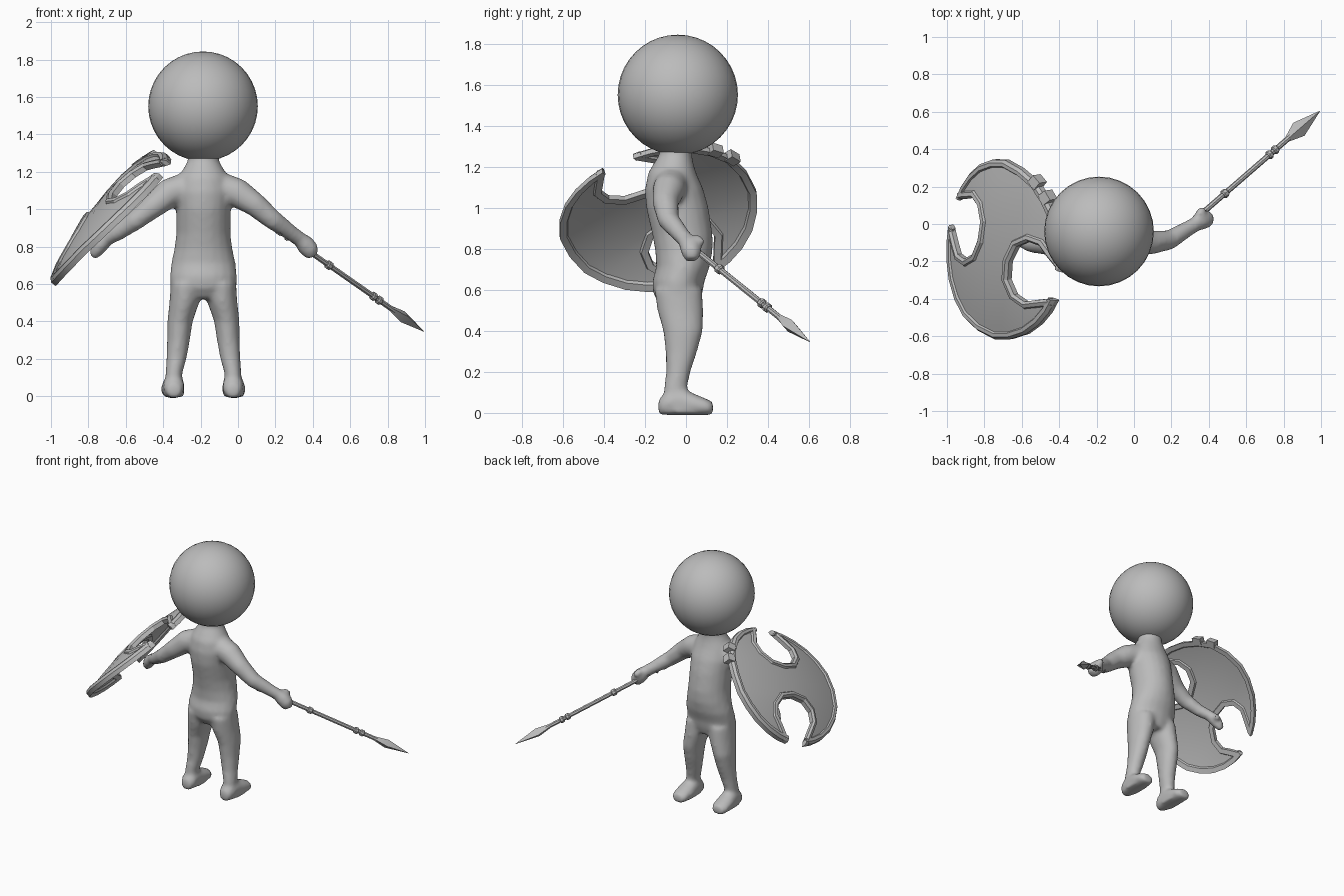
import bpy, bmesh, math
from mathutils import Vector, Matrix

if "Cube" in bpy.data.objects:
    bpy.data.objects.remove(bpy.data.objects["Cube"])

grey = bpy.data.materials.new("plain_grey")
grey.diffuse_color = (0.5, 0.5, 0.5, 1)
grey.use_nodes = True
grey.node_tree.nodes["Principled BSDF"].inputs["Base Color"].default_value = grey.diffuse_color
CX = -0.185  # middle of the figure


def finish(name, bm, angle=None):
    bmesh.ops.recalc_face_normals(bm, faces=bm.faces)
    me = bpy.data.meshes.new(name)
    bm.to_mesh(me)
    bm.free()
    me.materials.append(grey)
    ob = bpy.data.objects.new(name, me)
    bpy.context.collection.objects.link(ob)
    if angle:
        bpy.ops.object.select_all(action='DESELECT')
        ob.select_set(True)
        bpy.context.view_layer.objects.active = ob
        bpy.ops.object.shade_smooth_by_angle(angle=math.radians(angle))
    return ob


def loft(bm, rings):
    """Skin a list of point rings and cap both ends."""
    vs = [[bm.verts.new(p) for p in r] for r in rings]
    n = len(vs[0])
    for a, b in zip(vs, vs[1:]):
        for i in range(n):
            bm.faces.new((a[i], a[(i + 1) % n], b[(i + 1) % n], b[i]))
    bm.faces.new(vs[0][::-1])
    bm.faces.new(vs[-1])


def ellipse(c, ax, ay, n=20):
    return [Vector(c) + ax * math.cos(2 * math.pi * i / n) + ay * math.sin(2 * math.pi * i / n)
            for i in range(n)]


def stack(bm, rows):
    """Horizontal rings: x centre, half width, y min, y max, z."""
    loft(bm, [ellipse((x, (a + b) / 2, z), Vector((w, 0, 0)), Vector((0, (b - a) / 2, 0)))
              for x, w, a, b, z in rows])


def limb(bm, pts):
    """Round tube through (x, y, z, radius)."""
    ps = [Vector(p[:3]) for p in pts]
    rings = []
    for i, p in enumerate(ps):
        t = ps[min(i + 1, len(ps) - 1)] - ps[max(i - 1, 0)]
        q = t.to_track_quat('Z', 'Y')
        r = pts[i][3]
        rings.append(ellipse(p, q @ Vector((r, 0, 0)), q @ Vector((0, r, 0)), 16))
    loft(bm, rings)


# Body: torso, legs, feet and arms fused into one smooth skin
bm = bmesh.new()
stack(bm, [(CX, w, a, b, z) for w, a, b, z in [
    (.12, -.12, .06, .52), (.178, -.16, .08, .58), (.18, -.165, .09, .64), (.172, -.145, .115, .71),
    (.155, -.15, .13, .79), (.145, -.165, .13, .87), (.147, -.195, .11, 1.0), (.152, -.2, .085, 1.09),
    (.135, -.185, .05, 1.17), (.105, -.155, .035, 1.22), (.083, -.13, .03, 1.26), (.085, -.13, .04, 1.33)]])
for s in (-1, 1):
    stack(bm, [(CX + s * o, w, a, b, z) for o, w, a, b, z in [
        (.158, .048, -.11, .01, .05), (.158, .045, -.108, .005, .12), (.144, .054, -.097, .022, .2),
        (.133, .061, -.1, .055, .3), (.125, .068, -.112, .083, .4), (.102, .08, -.14, .085, .5),
        (.09, .085, -.155, .08, .6)]])
    loft(bm, [ellipse((CX + s * o, y, h / 2 - .004), Vector((w, 0, 0)), Vector((0, 0, h / 2 + .008)))
              for o, w, h, y in [(.158, .035, .06, -.135), (.158, .055, .1, -.1), (.16, .058, .12, -.03),
                                 (.163, .064, .09, .04), (.165, .062, .065, .1), (.165, .04, .05, .132)]])
    # flat sole
    stack(bm, [(CX + s * .161, .058, -.13, .126, z) for z in (-.002, .035)])
limb(bm, [(-.1, -.07, 1.115, .085), (0, -.085, 1.085, .079), (.09, -.1, 1.025, .064), (.19, -.085, .94, .053),
          (.28, -.03, .875, .043), (.33, 0, .84, .04), (.36, .02, .81, .052), (.385, .027, .78, .05),
          (.4, .03, .745, .032)])
limb(bm, [(.345, .02, .84, .025), (.355, .06, .845, .026), (.37, .085, .825, .018)])
limb(bm, [(-.27, -.07, 1.115, .085), (-.37, -.085, 1.085, .079), (-.46, -.105, 1.01, .064),
          (-.55, -.1, .938, .053), (-.64, -.06, .875, .043), (-.7, -.02, .84, .038), (-.738, 0, .805, .043),
          (-.76, .01, .77, .035), (-.777, .015, .742, .022)])
limb(bm, [(-.725, .01, .82, .024), (-.715, .04, .808, .023), (-.7, .06, .79, .017)])
body = finish("body", bm)
m = body.modifiers.new("fuse", 'REMESH')
m.mode, m.voxel_size, m.use_smooth_shade = 'VOXEL', .014, True
m = body.modifiers.new("soften", 'SMOOTH')
m.factor, m.iterations = .5, 7

# Head
bm = bmesh.new()
bmesh.ops.create_uvsphere(bm, u_segments=32, v_segments=20, radius=.293,
                          matrix=Matrix.Translation((-.187, -.04, 1.55)))
finish("head", bm, 60)

# Spear, pointing forward and down
butt, tip = Vector((.2, -.085, .9)), Vector((.995, .605, .345))
q = (tip - butt).to_track_quat('Z', 'Y')
length = (tip - butt).length


def turned(name, rows, n):
    b = bmesh.new()
    loft(b, [ellipse(butt + q @ Vector((0, 0, t)), q @ Vector((rx, 0, 0)), q @ Vector((0, ry, 0)), n)
             for t, rx, ry in rows])
    return finish(name, b, 30)


turned("spear_shaft", [(0, .012, .012), (.02, .015, .015), (.96, .015, .015)], 8)
for i, (t, w) in enumerate([(.02, .035), (.09, .02), (.41, .035), (.77, .03), (.815, .03)]):
    turned("spear_ring_%d" % i, [(t, .018, .018), (t + .007, .024, .024), (t + w - .007, .024, .024),
                                 (t + w, .018, .018)], 8)
turned("spear_head", [(.93, .016, .016), (1.02, .046, .032), (length, .001, .001)], 4)

# Shield frame: u across the lobes, v between the notches, n outward
C = Vector((-.714, -.137, .973))
V = Vector((.635, -.453, .624)).normalized()
N = Vector((-.74, -.115, .669))
N = (N - V * N.dot(V)).normalized()
U = V.cross(N)


def on_shield(a, b, h):
    dome = .05 - .1 * (b / .45) ** 2 - .05 * (a / .49) ** 2
    return C + U * a + V * b + N * (dome + h)


OUTER = [(.49, 0), (.475, .13), (.425, .23), (.35, .32), (.26, .385), (.17, .425), (.085, .445)]
INNER = [(0, 0), (0, .13), (.1, .15), (.16, .21), (.17, .28), (.135, .335), (.085, .42)]

# Shield plate: strips between outer edge and notch edge, one quarter mirrored
bm = bmesh.new()
STEPS = 6
for sa in (-1, 1):
    for sb in (-1, 1):
        for h in (-.008, .008):
            g = [[bm.verts.new(on_shield(sa * (p[0] + (r[0] - p[0]) * k / STEPS),
                                         sb * (p[1] + (r[1] - p[1]) * k / STEPS), h))
                  for k in range(STEPS + 1)] for p, r in zip(OUTER, INNER)]
            for g0, g1 in zip(g, g[1:]):
                for k in range(STEPS):
                    f = bm.faces.new((g0[k], g0[k + 1], g1[k + 1], g1[k]))
                    f.normal_update()
                    if f.normal.dot(N) * h < 0:
                        f.normal_flip()
bmesh.ops.remove_doubles(bm, verts=bm.verts, dist=.0005)
me_faces = bm.faces[:]
finish("shield_plate", bm, 30)

# Shield rim: bevelled band following the whole outline
quarter = OUTER + INNER[:0:-1]
top = quarter[:-1] + [(0, .13)] + [(-a, b) for a, b in quarter[-2::-1]]
loop = top + [(a, -b) for a, b in top[-2:0:-1]]
bm = bmesh.new()
rows = []
for i, p in enumerate(loop):
    p0, p1 = Vector(loop[i - 1]), Vector(loop[(i + 1) % len(loop)])
    d = (p1 - p0).normalized()
    inward = Vector((-d.y, d.x))
    rows.append([bm.verts.new(on_shield(*(Vector(p) + inward * o), h)) for o, h in
                 [(0, -.02), (0, .01), (.014, .024), (.034, .02), (.042, .006), (.042, -.006), (.034, -.02)]])
for r0, r1 in zip(rows, rows[1:] + rows[:1]):
    for k in range(7):
        bm.faces.new((r0[k], r0[(k + 1) % 7], r1[(k + 1) % 7], r1[k]))
finish("shield_rim", bm, 20)

# Small clasp blocks on the upper rim of the far lobe
for i, (a, b) in enumerate([(-.475, .13), (-.43, .225)]):
    bm = bmesh.new()
    bmesh.ops.create_cube(bm, size=1)
    t = Vector((a * .45 ** 2, b * .49 ** 2)).normalized()
    for v in bm.verts:
        x, y, z = v.co
        v.co = on_shield(a - t.y * x * .06 + t.x * y * .05, b + t.x * x * .06 + t.y * y * .05, z * .055)
    finish("rim_clasp_%d" % i, bm)
